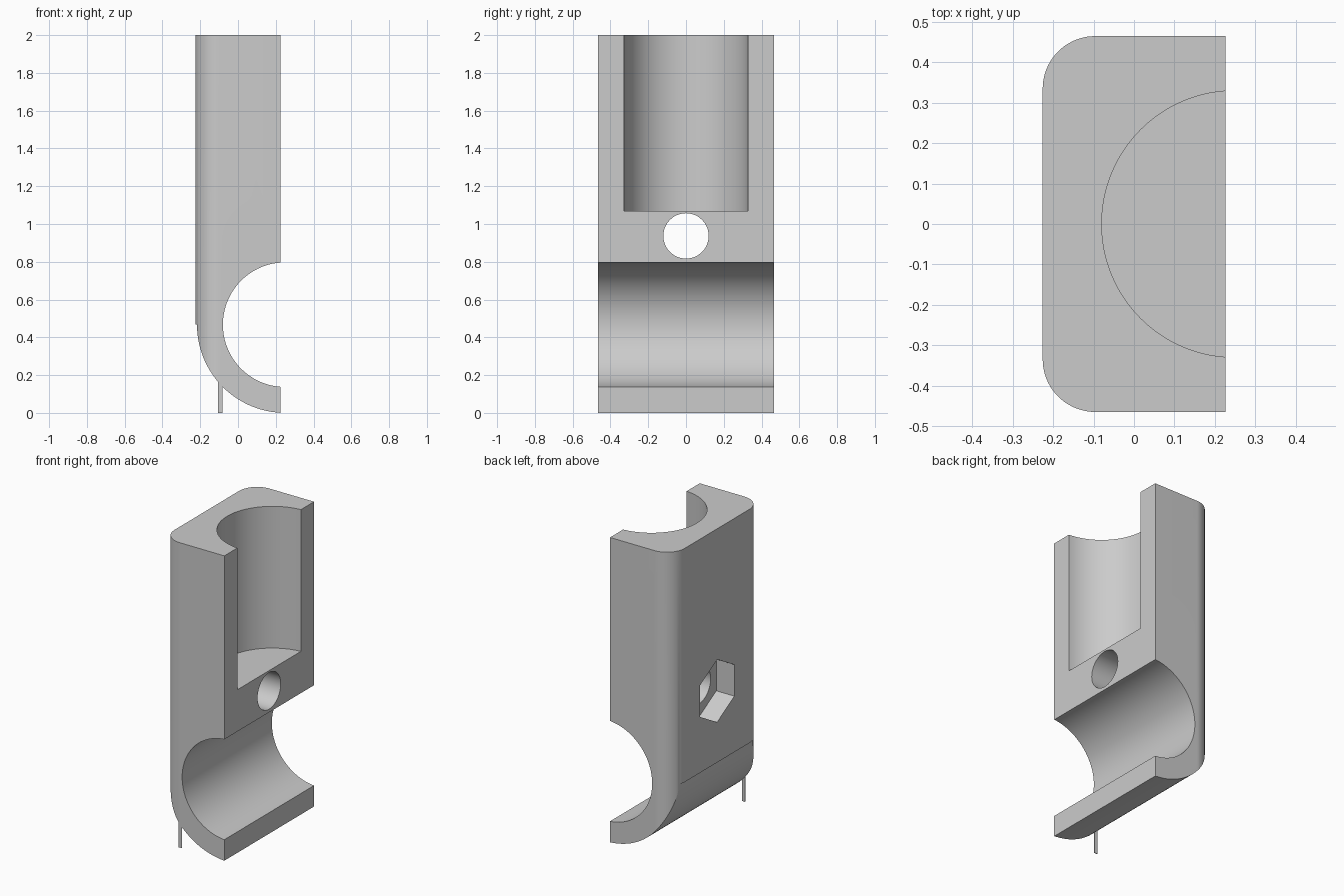
import bpy
import bmesh
from math import cos, sin, pi, sqrt, radians
from mathutils import Vector

cube = bpy.data.objects.get("Cube")
if cube:
    bpy.data.objects.remove(cube, do_unlink=True)

HALF_X, HALF_Y, TOP = 0.226, 0.465, 2.0
AXIS_X = 0.25            # shared axis of both round channels
CHANNEL_R, OUTER_R = 0.33, 0.467
FILLET = 0.13
BOLT_Z = 0.937

grey = bpy.data.materials.new("plain grey")
grey.use_nodes = True
colour = (0.6, 0.6, 0.6, 1)
grey.diffuse_color = colour
grey.node_tree.nodes["Principled BSDF"].inputs["Base Color"].default_value = colour


def arc(cx, cy, r, start, end, steps):
    """Points along a circular arc, angles in degrees."""
    angles = [radians(start + (end - start) * i / steps) for i in range(steps + 1)]
    return [(cx + r * cos(a), cy + r * sin(a)) for a in angles]


def prism(name, points, place, travel):
    """Extrude a flat profile; place maps a 2D point into space."""
    bm = bmesh.new()
    face = bm.faces.new([bm.verts.new(place(u, v)) for u, v in points])
    new = bmesh.ops.extrude_face_region(bm, geom=[face])["geom"]
    bmesh.ops.translate(bm, vec=Vector(travel),
                        verts=[g for g in new if isinstance(g, bmesh.types.BMVert)])
    bmesh.ops.recalc_face_normals(bm, faces=bm.faces)
    mesh = bpy.data.meshes.new(name)
    bm.to_mesh(mesh)
    bm.free()
    mesh.materials.append(grey)
    obj = bpy.data.objects.new(name, mesh)
    bpy.context.collection.objects.link(obj)
    return obj


def combine(target, cutter, operation):
    """Apply a boolean and discard the cutter."""
    bpy.context.view_layer.objects.active = target
    mod = target.modifiers.new("cut", "BOOLEAN")
    mod.object, mod.operation, mod.solver = cutter, operation, "EXACT"
    bpy.ops.object.modifier_apply(modifier=mod.name)
    bpy.data.objects.remove(cutter, do_unlink=True)


# Side profile: straight back, curved foot and open cross channel
end = math_end = 180 + 90 - 3.1
dz = sqrt(CHANNEL_R ** 2 - (AXIS_X - HALF_X) ** 2)
mouth = 90 + 4.2
side = [(HALF_X, TOP), (-HALF_X, TOP), (-HALF_X, OUTER_R)]
side += arc(AXIS_X, OUTER_R, OUTER_R, 180, end, 32)[:-1]
side += [(HALF_X, 0)]
side += [(HALF_X, OUTER_R - dz)]
side += arc(AXIS_X, OUTER_R, CHANNEL_R, 360 - mouth, mouth, 48)[1:-1]
side += [(HALF_X, OUTER_R + dz)]
body = prism("clamp_body", side, lambda u, v: (u, -HALF_Y, v), (0, 2 * HALF_Y, 0))

# Rounded vertical corners on the back
cx, cy = -HALF_X + FILLET, HALF_Y - FILLET
foot = [(0.5, HALF_Y)] + arc(cx, cy, FILLET, 90, 180, 20)
foot += arc(cx, -cy, FILLET, 180, 270, 20) + [(0.5, -HALF_Y)]
combine(body, prism("corner_shape", foot, lambda u, v: (u, v, -0.1), (0, 0, 2.3)), "INTERSECT")

# Upright half-round pocket
circle = arc(AXIS_X, 0, CHANNEL_R, 0, 360, 96)[:-1]
combine(body, prism("pocket_cutter", circle, lambda u, v: (u, v, 1.07), (0, 0, 1)), "DIFFERENCE")

# Bolt hole and hexagonal nut recess
hole = arc(0, BOLT_Z, 0.12, 0, 360, 48)[:-1]
combine(body, prism("hole_cutter", hole, lambda u, v: (-0.5, u, v), (1, 0, 0)), "DIFFERENCE")
hexagon = arc(0, BOLT_Z, 0.206, 30, 390, 6)[:-1]
combine(body, prism("nut_cutter", hexagon, lambda u, v: (-0.5, u, v), (0.405, 0, 0)), "DIFFERENCE")

# Thin tab hanging below the curved foot on the front end
tab = [(-0.105, 0), (-0.082, 0), (-0.082, 0.15), (-0.105, 0.17)]
prism("thin_tab", tab, lambda u, v: (u, -HALF_Y, v), (0, 0.004, 0))

# Smooth the curved walls, keep the edges crisp
bpy.ops.object.select_all(action="DESELECT")
body.select_set(True)
bpy.context.view_layer.objects.active = body
bpy.ops.object.shade_smooth_by_angle(angle=radians(25))
